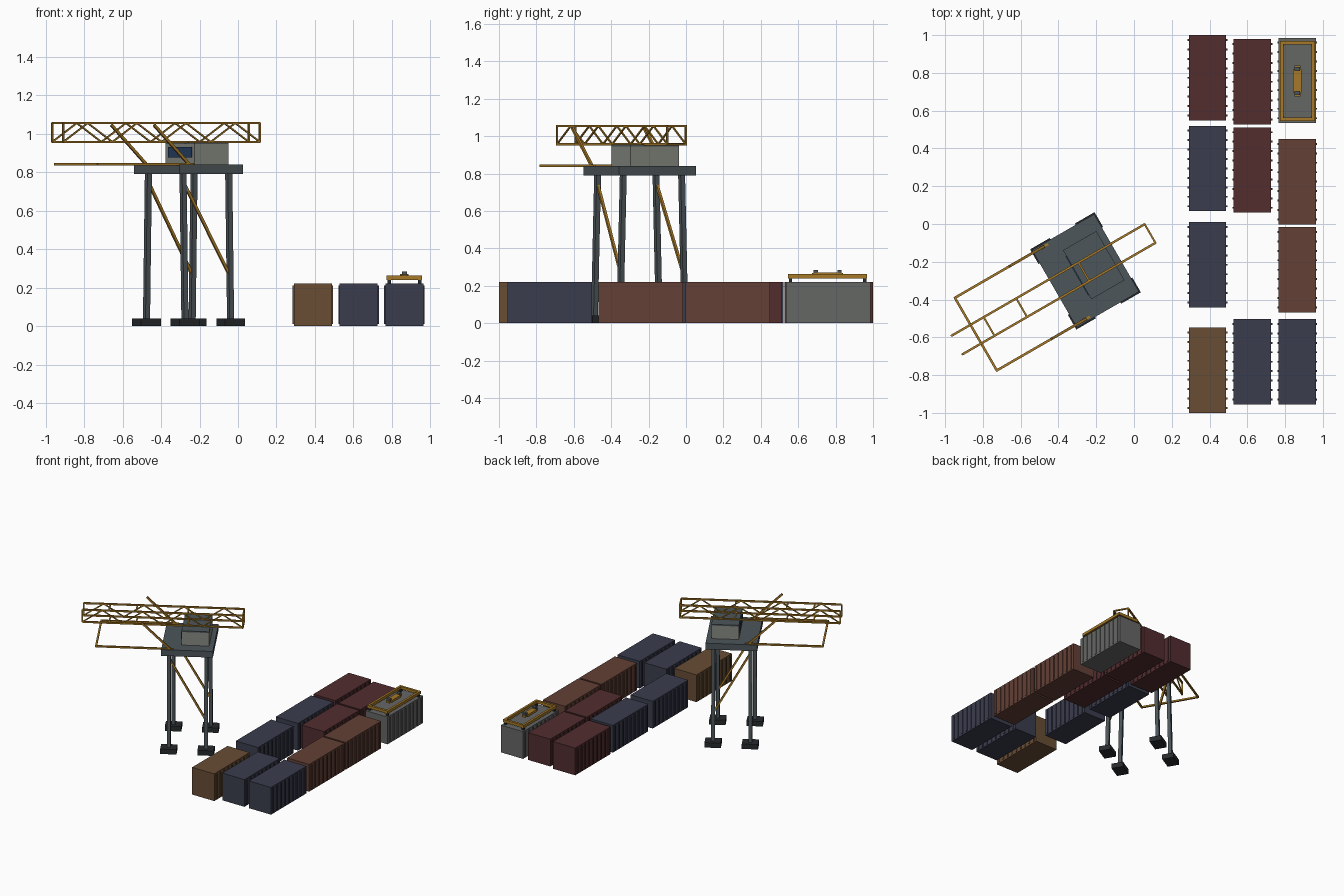
import bpy, bmesh, math
from mathutils import Matrix, Vector

if "Cube" in bpy.data.objects:
    bpy.data.objects.remove(bpy.data.objects["Cube"])


def material(name, rgb):
    m = bpy.data.materials.new(name)
    m.diffuse_color = (*rgb, 1)
    m.use_nodes = True
    m.node_tree.nodes["Principled BSDF"].inputs["Base Color"].default_value = m.diffuse_color
    return m


YELLOW = material("yellow_paint", (.38, .19, .02))
SLATE = material("slate_steel", (.075, .092, .102))
DARK = material("dark_steel", (.02, .023, .026))
HOUSE = material("house_grey", (.24, .25, .22))
GLASS = material("window_blue", (.02, .05, .12))
NAVY = material("navy", (.042, .046, .075))
MAROON = material("maroon", (.085, .026, .028))
RUST = material("rust", (.125, .052, .037))
OCHRE = material("ochre", (.14, .075, .036))
GREY = material("grey", (.13, .135, .13))

# The crane stands turned by 30 degrees; containers use world axes
CRANE = Matrix.Translation((-.257, -.248, 0)) @ Matrix.Rotation(math.radians(30), 4, 'Z')
WORLD = Matrix.Identity(4)


def box(x0, x1, y0, y1, z0, z1):
    return (Matrix.Translation(((x0 + x1) / 2, (y0 + y1) / 2, (z0 + z1) / 2))
            @ Matrix.Diagonal((x1 - x0, y1 - y0, z1 - z0, 1)))


def beam(a, b, t):
    """Square bar of thickness t from a to b."""
    a, b = Vector(a), Vector(b)
    d = b - a
    z = d.normalized()
    ref = Vector((0, 0, 1)) if abs(z.z) < .95 else Vector((0, 1, 0))
    y = (ref - z * ref.dot(z)).normalized()
    rot = Matrix((y.cross(z), y, z)).transposed().to_4x4()
    return Matrix.Translation((a + b) / 2) @ rot @ Matrix.Diagonal((t, t, d.length, 1))


def part(name, pieces, mat, frame=CRANE):
    bm = bmesh.new()
    for m in pieces:
        bmesh.ops.create_cube(bm, size=1, matrix=m)
    bmesh.ops.transform(bm, matrix=frame, verts=bm.verts)
    me = bpy.data.meshes.new(name)
    bm.to_mesh(me)
    bm.free()
    me.materials.append(mat)
    ob = bpy.data.objects.new(name, me)
    bpy.context.collection.objects.link(ob)
    return ob


# Crane base: feet, splayed legs, side braces, platform
SIDES = (-1, 1)
corners = [(i, j) for i in SIDES for j in SIDES]
part("crane_feet", [box(i * .137 - .06, i * .137 + .06, j * .2 - .045, j * .2 + .045, 0, .04)
                    for i, j in corners], DARK)
part("crane_legs", [beam((i * .137, j * .2, .02), (i * .137, j * .18, .8), .027)
                    for i, j in corners], SLATE)
part("leg_braces", [beam((-.137, j * .182, .75), (.137, j * .193, .26), .014)
                    for j in SIDES], YELLOW)
part("platform", [box(-.19, .19, -.237, .237, .79, .84)], SLATE)

# Machinery house with window
part("machinery_house", [box(-.048, .155, -.146, .154, .84, .945)], HOUSE)
part("house_roof", [box(-.048, .155, -.146, .154, .945, .955)], SLATE)
part("house_window", [box(-.053, -.045, -.12, .12, .875, .93)], GLASS)

# Lattice boom: four chords, zigzag sides, cross bars
U0, U1, V, Z0, Z1, BAYS = -.785, .395, .057, .957, 1.055, 8
chords = [beam((U0, j * V, z), (U1, j * V, z), .012) for j in SIDES for z in (Z0, Z1)]
lattice = []
step = (U1 - U0) / BAYS
for j in SIDES:
    for k in range(BAYS):
        za, zb = (Z0, Z1) if k % 2 == 0 else (Z1, Z0)
        lattice.append(beam((U0 + k * step, j * V, za), (U0 + (k + 1) * step, j * V, zb), .008))
    for u in (U0, U1):
        lattice.append(beam((u, j * V, Z0), (u, j * V, Z1), .009))
cross = [beam((u, -V, z), (u, V, z), .01) for u in (-.589, -.39, -.01, U1) for z in (Z0, Z1)]
part("boom_chords", chords, YELLOW)
part("boom_lattice", lattice, YELLOW)
part("boom_cross_bars", cross, YELLOW)

# Lower outrigger frame and inclined stays
part("lower_frame", [beam((-.1, j * .222, .841), (-.675, j * .222, .841), .013) for j in SIDES]
     + [beam((-.67, -.222, .841), (-.67, .222, .841), .013)], YELLOW)
part("boom_stays", [beam((-.125, j * .222, .84), (-.335, j * .222, 1.045), .014)
                    for j in SIDES], YELLOW)


# Containers with vertical ribs on the long sides
def container(name, x, y, mat):
    pieces = [box(x - .099, x + .099, y - .226, y + .226, 0, .22)]
    pieces += [box(x - .105, x + .105, y + k * .05 - .005, y + k * .05 + .005, .01, .21)
               for k in range(-4, 5)]
    part(name, pieces, mat, WORLD)


COLS = (.389, .627, .865)
LAYOUT = [
    (0, .774, MAROON), (0, .294, NAVY), (0, -.216, NAVY), (0, -.774, OCHRE),
    (1, .753, MAROON), (1, .286, MAROON), (1, -.729, NAVY),
    (2, .760, GREY), (2, .224, RUST), (2, -.242, RUST), (2, -.729, NAVY),
]
for n, (c, y, mat) in enumerate(LAYOUT):
    container(f"container_{n + 1}", COLS[c], y, mat)

# Spreader resting on the grey container
sx, sy, hw, hl = COLS[2], .757, .092, .212
part("spreader_frame",
     [box(sx + i * (hw - .009) - .009, sx + i * (hw - .009) + .009, sy - hl, sy + hl, .24, .262)
      for i in SIDES]
     + [box(sx - hw, sx + hw, sy + j * (hl - .009) - .009, sy + j * (hl - .009) + .009, .24, .262)
        for j in SIDES], YELLOW, WORLD)
part("spreader_twistlocks",
     [box(sx + i * .08 - .009, sx + i * .08 + .009, sy + j * .198 - .009, sy + j * .198 + .009,
          .215, .242) for i, j in corners], DARK, WORLD)
part("spreader_headblock", [box(sx - .022, sx + .022, sy - .06, sy + .06, .252, .271),
                            box(sx - .016, sx + .016, sy - .082, sy + .082, .254, .268)],
     YELLOW, WORLD)
part("headblock_sheaves", [box(sx - .014, sx + .014, sy + j * .063 - .011, sy + j * .063 + .011,
                               .262, .284) for j in SIDES], SLATE, WORLD)
